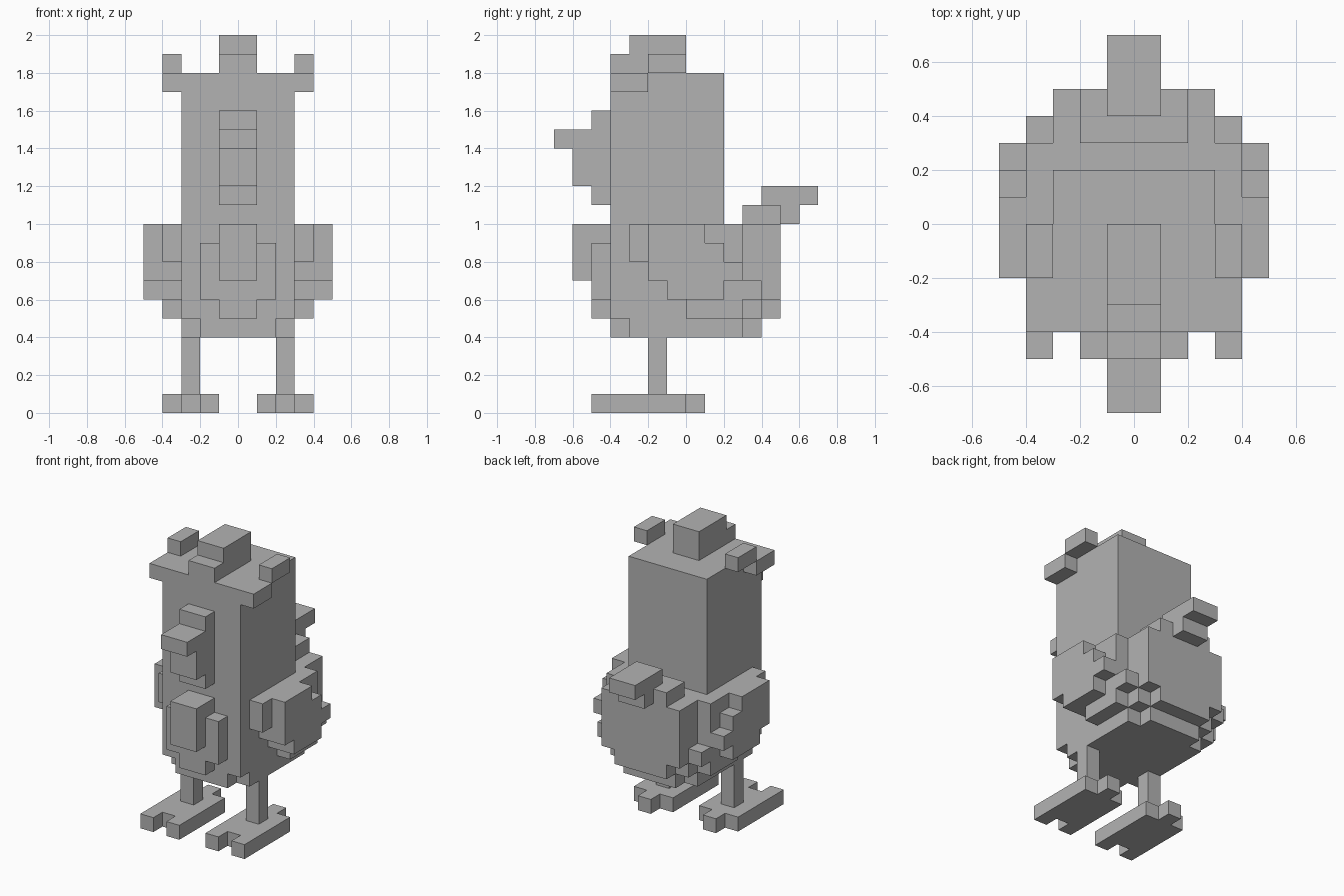
import bpy
import bmesh
from mathutils import Vector

cube = bpy.data.objects.get("Cube")
if cube:
    bpy.data.objects.remove(cube, do_unlink=True)

UNIT = 0.1  # size of one block

grey = bpy.data.materials.new("plain_grey")
grey.use_nodes = True
grey.diffuse_color = (0.45, 0.45, 0.45, 1)
grey.node_tree.nodes["Principled BSDF"].inputs["Base Color"].default_value = grey.diffuse_color


def blocks(name, boxes):
    """Make one object from boxes given as x, y and z ranges in blocks."""
    bm = bmesh.new()
    for x, y, z in boxes:
        corners = bmesh.ops.create_cube(bm, size=1)["verts"]
        for v in corners:
            v.co = Vector([r[0] if c < 0 else r[1] for c, r in zip(v.co, (x, y, z))]) * UNIT
    mesh = bpy.data.meshes.new(name)
    bm.to_mesh(mesh)
    bm.free()
    mesh.materials.append(grey)
    obj = bpy.data.objects.new(name, mesh)
    bpy.context.collection.objects.link(obj)


def pair(name, boxes):
    """Make a left part and its mirrored right part."""
    blocks("left_" + name, boxes)
    blocks("right_" + name, [((-x[1], -x[0]), y, z) for x, y, z in boxes])


def centred(half, y, z):
    return ((-half, half), y, z)


# Head and body
blocks("head", [centred(3, (-4, 2), (10, 18))])
blocks("body", [
    centred(3, (-4, 4), (5, 10)),
    centred(3, (4, 5), (6, 10)),
    centred(2, (4, 5), (5, 6)),
    centred(3, (-3, 3), (4, 5)),
    centred(2, (-4, -3), (4, 5)),
    centred(2, (3, 4), (4, 5)),
])

# Stepped belly plate
blocks("belly", [
    centred(2, (-5, -4), (6, 9)),
    centred(1, (-5, -4), (9, 10)),
    centred(1, (-5, -4), (5, 6)),
    centred(1, (-6, -5), (7, 10)),
])

# Beak, crest and tail
blocks("beak", [
    centred(1, (-5, -4), (11, 16)),
    centred(1, (-6, -5), (12, 15)),
    centred(1, (-7, -6), (14, 15)),
])
blocks("crest", [
    centred(1, (-4, 0), (18, 19)),
    centred(1, (-3, 0), (19, 20)),
])
blocks("tail", [
    centred(2, (3, 5), (10, 11)),
    centred(1, (5, 6), (10, 11)),
    centred(1, (4, 7), (11, 12)),
])

# Ear tufts
pair("ear_tuft", [
    ((3, 4), (-4, -2), (17, 18)),
    ((3, 4), (-2, 0), (18, 19)),
])

# Wings: an inner and an outer layer, stepped row by row
pair("inner_wing", [
    ((3, 4), (-3, 3), (8, 10)),
    ((3, 4), (-2, 3), (7, 8)),
    ((3, 4), (-1, 4), (6, 7)),
    ((3, 4), (0, 3), (5, 6)),
])
pair("outer_wing", [
    ((4, 5), (-2, 1), (9, 10)),
    ((4, 5), (-2, 2), (8, 9)),
    ((4, 5), (-2, 3), (7, 8)),
    ((4, 5), (-1, 2), (6, 7)),
])

# Legs and feet
pair("leg", [((2, 3), (-2, -1), (1, 4))])
pair("foot", [
    ((1, 4), (-4, 0), (0, 1)),
    ((1, 2), (-5, -4), (0, 1)),
    ((3, 4), (-5, -4), (0, 1)),
    ((2, 3), (0, 1), (0, 1)),
])
